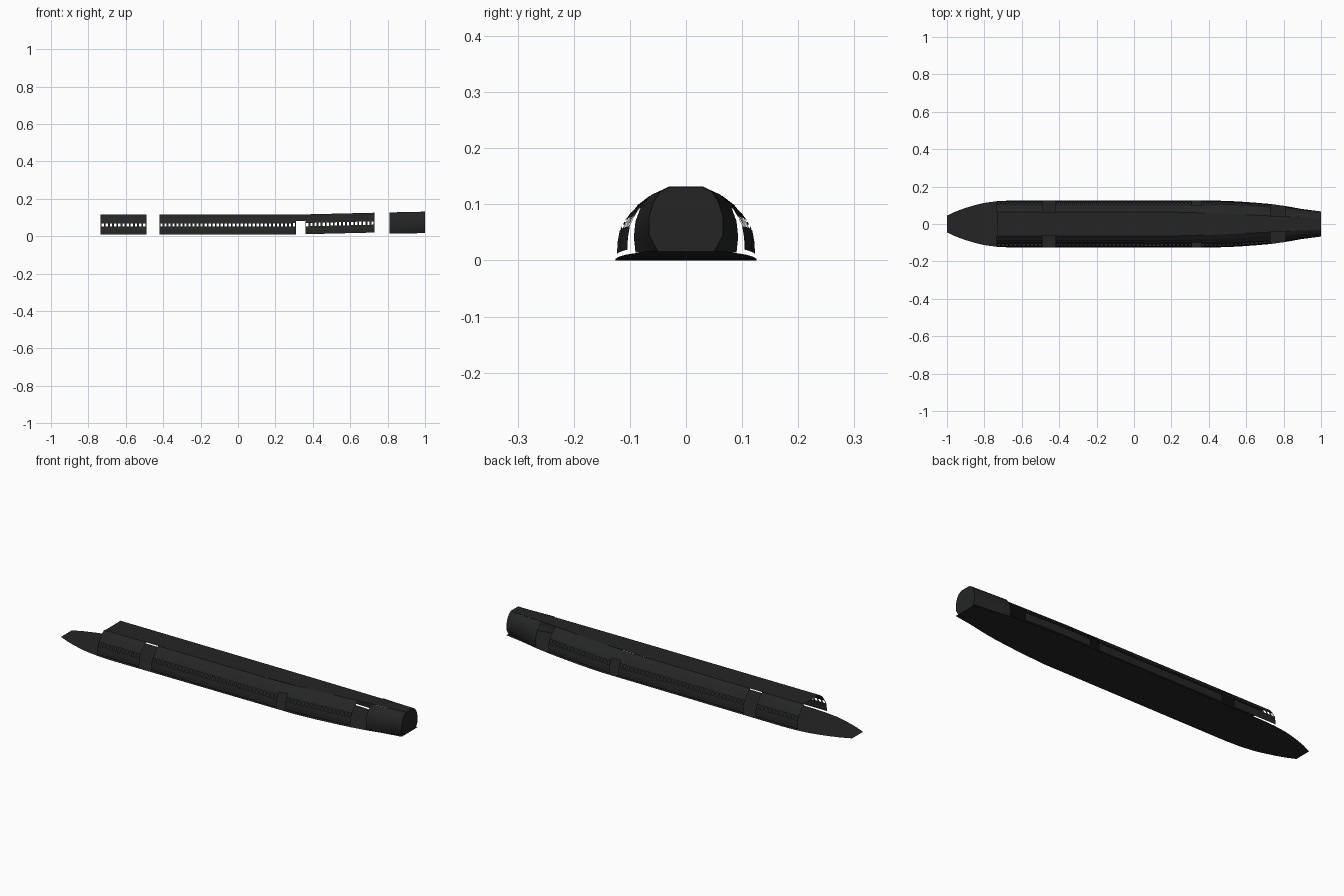
import bpy
import bmesh

if "Cube" in bpy.data.objects:
    bpy.data.objects.remove(bpy.data.objects["Cube"])

black = bpy.data.materials.new("matte_black")
black.use_nodes = True
COLOUR = (0.018, 0.0185, 0.0185, 1)
black.diffuse_color = COLOUR
black.node_tree.nodes["Principled BSDF"].inputs["Base Color"].default_value = COLOUR


def lerp_table(table, x):
    for (x0, v0), (x1, v1) in zip(table, table[1:]):
        if x <= x1:
            return v0 + (v1 - v0) * max(0, x - x0) / (x1 - x0)
    return table[-1][1]


# Half widths of the floor and of the flat top along the length
FLOOR = [(-1, .045), (-.95, .068), (-.9, .086), (-.85, .101), (-.8, .113), (-.73, .122),
         (-.65, .126), (.42, .126), (.55, .121), (.65, .114), (.73, .107), (.81, .096),
         (.9, .08), (1, .067)]
TOP = [(-.73, .065), (.2, .064), (.45, .057), (.73, .043), (1, .03)]

# Side wall section from the top edge down
SIDE = [(.065, .115), (.085, .1), (.1, .081), (.108, .069), (.118, .051), (.122, .03), (.123, .009)]
SLOT_BAND = 3


def rise(x):
    return max(0, x - .3) * .024


def build(name, rows, skip=lambda i, j: False, mirror=False):
    """Skin a grid of points, leaving out skipped cells."""
    bm = bmesh.new()
    grid = [[bm.verts.new(p) for p in row] for row in rows]
    for i in range(len(grid) - 1):
        for j in range(len(grid[0]) - 1):
            if not skip(i, j):
                bm.faces.new((grid[i][j], grid[i + 1][j], grid[i + 1][j + 1], grid[i][j + 1]))
    mesh = bpy.data.meshes.new(name)
    bm.to_mesh(mesh)
    bm.free()
    mesh.materials.append(black)
    ob = bpy.data.objects.new(name, mesh)
    bpy.context.collection.objects.link(ob)
    if mirror:
        mod = ob.modifiers.new("mirror", "MIRROR")
        mod.use_axis = (False, True, False)
        mod.use_clip = False
    return ob


def wall_row(x, section):
    scale = lerp_table(FLOOR, max(x, -.6)) / .126
    row = []
    for k, (y, z) in enumerate(section):
        blend = max(0, (z - .08) / .035)
        width = y * scale * (1 - blend) + lerp_table(TOP, x) * y / .065 * blend
        row.append((x, width, z + rise(x)))
    return row


# Flat floor with a blunt tail
build("floor", [[(x, -h, rise(x)), (x, h, rise(x))] for x, h in FLOOR][::-1])

# Flat top running the whole body
build("top_strip", [[(x, -h, .115 + rise(x)), (x, h, .115 + rise(x))] for x, h in TOP][::1]).data.flip_normals()

# Slotted side walls, separated by openings
for name, x0, x1 in (("rear_wall", -.735, -.49), ("middle_wall", -.42, .31), ("front_wall", .36, .73)):
    count = round((x1 - x0) / .0215)
    pitch = (x1 - x0) / count
    xs = [x0]
    for n in range(count):
        xs += [x0 + pitch * (n + .22), x0 + pitch * (n + .78)]
    xs.append(x1)
    build(name, [wall_row(x, SIDE) for x in xs],
          lambda i, j: j == SLOT_BAND and i % 2 == 1, mirror=True)

# Upper wall bridging the small opening
build("wall_bridge", [wall_row(x, SIDE[:3]) for x in (.31, .36)], mirror=True)

# Closed nose tube, narrowing forward
WIDE = [(.04, .127), (.062, .117), (.08, .097), (.09, .07), (.093, .042), (.09, .014)]
NARROW = [(.03, .131), (.046, .122), (.058, .104), (.066, .078), (.066, .045), (.05, .016)]
nose_rows = []
for t in (0, .25, .5, .75, 1):
    bend = t + .12 * t * (1 - t)
    nose_rows.append([(.81 + .19 * t, a + (b - a) * bend, c + (d - c) * t)
                      for (a, c), (b, d) in zip(WIDE, NARROW)])
build("nose_side", nose_rows, mirror=True)
build("nose_cap", [[(1, -y, z), (1, y, z)] for y, z in NARROW[::-1]]).data.flip_normals()

for ob in bpy.context.collection.objects:
    if ob.type == "MESH" and ob.name.startswith(("nose_side", "floor")):
        for poly in ob.data.polygons:
            poly.use_smooth = ob.name.startswith("nose")
